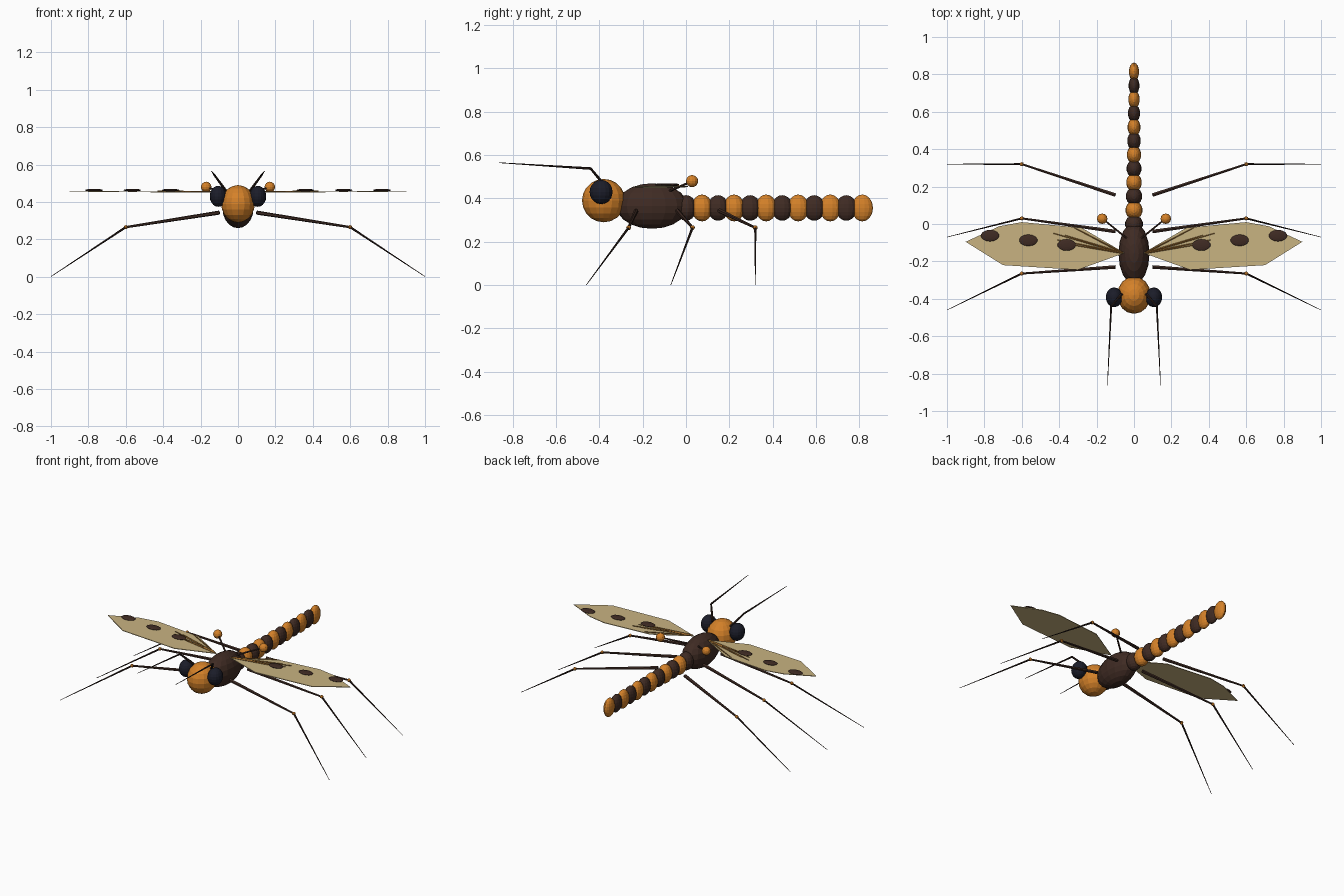
import bpy, bmesh
from mathutils import Vector, Matrix

if "Cube" in bpy.data.objects:
    bpy.data.objects.remove(bpy.data.objects["Cube"])


def material(name, rgb):
    m = bpy.data.materials.new(name)
    m.diffuse_color = (*rgb, 1)
    m.use_nodes = True
    m.node_tree.nodes["Principled BSDF"].inputs["Base Color"].default_value = m.diffuse_color
    return m


ORANGE = material("orange", (0.66, 0.22, 0.022))
BROWN = material("dark brown", (0.05, 0.024, 0.017))
EYE = material("eye black", (0.011, 0.012, 0.022))
LIMB = material("limb black brown", (0.025, 0.013, 0.010))
TAN = material("wing tan", (0.58, 0.45, 0.22))
VEIN = material("vein brown", (0.32, 0.14, 0.025))


def finish(bm, name, mat):
    me = bpy.data.meshes.new(name)
    bm.to_mesh(me)
    bm.free()
    me.materials.append(mat)
    ob = bpy.data.objects.new(name, me)
    bpy.context.collection.objects.link(ob)
    return ob


def ball(name, loc, radii, mat, seg=16, rings=10):
    bm = bmesh.new()
    bmesh.ops.create_uvsphere(
        bm, u_segments=seg, v_segments=rings, radius=1,
        matrix=Matrix.Translation(loc) @ Matrix.Diagonal((*radii, 1)))
    return finish(bm, name, mat)


def rod(name, a, b, r1, r2, mat, seg=6):
    a, b = Vector(a), Vector(b)
    d = b - a
    rot = d.to_track_quat('Z', 'Y').to_matrix().to_4x4()
    bm = bmesh.new()
    bmesh.ops.create_cone(
        bm, cap_ends=True, segments=seg, radius1=r1, radius2=r2,
        depth=d.length, matrix=Matrix.Translation((a + b) / 2) @ rot)
    return finish(bm, name, mat)


# Head and thorax
ball("head", (0, -0.38, 0.39), (0.09, 0.1, 0.1), ORANGE)
ball("thorax", (0, -0.157, 0.365), (0.083, 0.165, 0.105), BROWN)

# Banded abdomen, narrowing in width towards the tail
for i in range(12):
    orange = i % 2 == 1
    ball(f"abdomen_segment_{i}", (0, 0.074 * i, 0.356),
         (0.048 - 0.0019 * i, 0.049, 0.062 if orange else 0.059),
         ORANGE if orange else BROWN, 14, 10)

# Hip, knee and foot y positions of each leg pair
LEGS = {"front": (-0.23, -0.265, -0.46),
        "middle": (-0.04, 0.03, -0.07),
        "rear": (0.155, 0.32, 0.32)}
# Wing outline from root along the leading edge and back
OUTLINE = [(0.05, -0.155), (0.28, -0.02), (0.6, 0.01), (0.72, -0.012),
           (0.9, -0.095), (0.7, -0.22), (0.3, -0.245)]
VEIN_ENDS = [(0.43, -0.05), (0.41, -0.085), (0.37, -0.06),
             (0.32, -0.02), (0.37, -0.105)]

for s, side in ((1, "left"), (-1, "right")):
    # Bulging eye
    ball(f"{side}_eye", (s * 0.106, -0.392, 0.43), (0.045, 0.053, 0.056), EYE)

    # Bent antenna
    elbow = (s * 0.122, -0.44, 0.538)
    rod(f"{side}_antenna_base", (s * 0.065, -0.375, 0.46), elbow, 0.008, 0.006, LIMB)
    rod(f"{side}_antenna_tip", elbow, (s * 0.142, -0.863, 0.565), 0.006, 0.0015, LIMB)

    # Legs with knee joints
    for leg, (hip, knee, foot) in LEGS.items():
        k = (s * 0.6, knee, 0.265)
        rod(f"{side}_{leg}_thigh", (s * 0.1, hip, 0.343), k, 0.011, 0.006, BROWN)
        rod(f"{side}_{leg}_shin", k, (s, foot, 0.001), 0.006, 0.0015, LIMB)
        ball(f"{side}_{leg}_knee", k, (0.011,) * 3, ORANGE, 8, 6)

    # Balancer club behind the wing
    rod(f"{side}_balancer_stem", (s * 0.04, -0.075, 0.435),
        (s * 0.17, 0.03, 0.48), 0.006, 0.005, BROWN)
    ball(f"{side}_balancer_knob", (s * 0.17, 0.028, 0.48), (0.028,) * 3, ORANGE, 12, 8)

    # Flat wing membrane
    bm = bmesh.new()
    face = bm.faces.new([bm.verts.new((s * x, y, 0.448 + 0.008 * x)) for x, y in OUTLINE])
    ext = bmesh.ops.extrude_face_region(bm, geom=[face])
    for v in ext["geom"]:
        if isinstance(v, bmesh.types.BMVert):
            v.co.z += 0.004
    bmesh.ops.recalc_face_normals(bm, faces=bm.faces)
    finish(bm, f"{side}_wing", TAN)

    # Wing spots
    for j in range(3):
        ball(f"{side}_wing_spot_{j}",
             (s * (0.36 + 0.205 * j), -0.112 + 0.025 * j, 0.463),
             (0.049, 0.031, 0.007), BROWN, 14, 8)

    # Veins fanning from the wing root
    for j, (x, y) in enumerate(VEIN_ENDS):
        rod(f"{side}_wing_vein_{j}", (s * 0.06, -0.155, 0.453),
            (s * x, y, 0.458), 0.005, 0.002, VEIN, 5)
